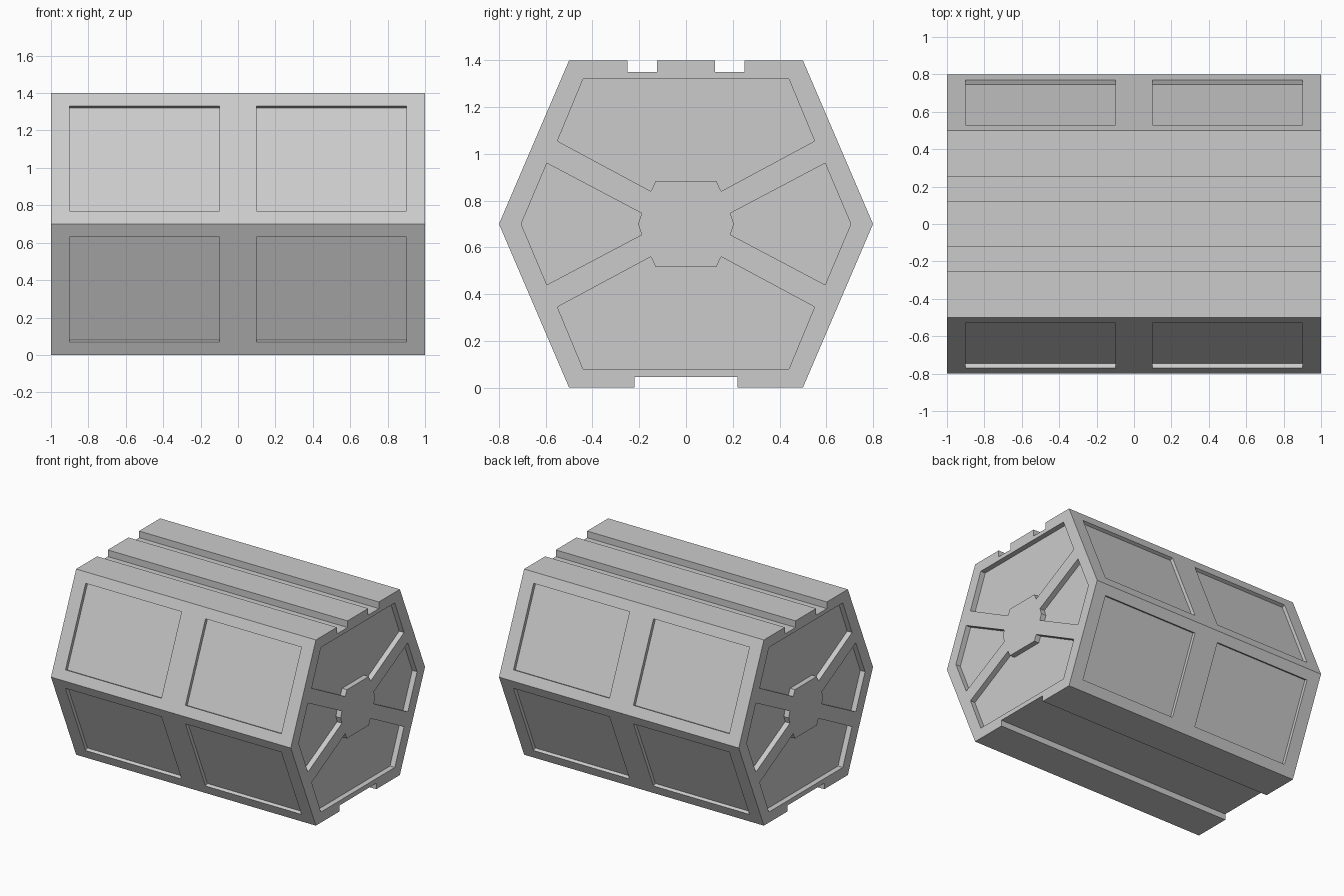
import bpy, bmesh, math
from mathutils import Vector

cube = bpy.data.objects.get("Cube")
if cube:
    bpy.data.objects.remove(cube, do_unlink=True)

MID = 0.7           # height of the side ridges
END_DEPTH = 0.04    # recess in the end caps
SIDE_DEPTH = 0.025  # recess in the sloped walls

grey = bpy.data.materials.new("plain_grey")
grey.use_nodes = True
colour = (0.6, 0.6, 0.6, 1)
grey.diffuse_color = colour
grey.node_tree.nodes["Principled BSDF"].inputs["Base Color"].default_value = colour


def make_object(name, bm):
    bmesh.ops.recalc_face_normals(bm, faces=bm.faces)
    mesh = bpy.data.meshes.new(name)
    bm.to_mesh(mesh)
    bm.free()
    mesh.materials.append(grey)
    obj = bpy.data.objects.new(name, mesh)
    bpy.context.collection.objects.link(obj)
    return obj


def add_prism(bm, points, offset):
    """Extrude a closed outline along an offset vector."""
    face = bm.faces.new([bm.verts.new(p) for p in points])
    grown = bmesh.ops.extrude_face_region(bm, geom=[face], use_keep_orig=True)
    verts = [g for g in grown["geom"] if isinstance(g, bmesh.types.BMVert)]
    bmesh.ops.translate(bm, verts=verts, vec=offset)


def mirrored(half):
    return half + [(-y, z) for y, z in reversed(half)]


# Hexagonal body with two grooves on top and one channel underneath
half = [(0.22, 0.045), (0.22, 0), (0.5, 0), (0.8, MID), (0.5, 1.4),
        (0.25, 1.4), (0.25, 1.35), (0.123, 1.35), (0.123, 1.4)]
bm = bmesh.new()
add_prism(bm, [(-1, y, z) for y, z in mirrored(half)], Vector((2, 0, 0)))
body = make_object("container_body", bm)

# Recess cutters
cut = bmesh.new()

# End cap panels: heights are measured from the ridge line
wide = mirrored([(0.13, 0.184), (0.15, 0.14), (0.55, 0.355), (0.44, 0.62)])
narrow = [(0.205, 0), (0.19, 0.046), (0.595, 0.26),
          (0.705, 0), (0.595, -0.26), (0.19, -0.046)]
for end in (-1, 1):
    for flip in (-1, 1):
        start = end * (1 - END_DEPTH)
        reach = Vector((end * 0.2, 0, 0))
        add_prism(cut, [(start, y, MID + flip * z) for y, z in wide], reach)
        add_prism(cut, [(start, flip * y, MID + z) for y, z in narrow], reach)

# Sloped wall panels: two on each of the four slopes
for side in (-1, 1):
    for up in (-1, 1):
        ridge = Vector((0, side * 0.8, MID))
        slope = Vector((0, -side * 0.3, up * 0.7))
        out = Vector((0, side * 0.7, up * 0.3)).normalized()
        for x in (-0.5, 0.5):
            outline = [ridge + slope * t + Vector((x + dx, 0, 0)) - out * SIDE_DEPTH
                       for dx, t in ((-0.4, 0.1), (0.4, 0.1), (0.4, 0.9), (-0.4, 0.9))]
            add_prism(cut, outline, out * 0.1)

cutter = make_object("recess_cutter", cut)
cutter.hide_render = True

# Cut the recesses and keep the finished mesh
mod = body.modifiers.new("recesses", 'BOOLEAN')
mod.operation = 'DIFFERENCE'
mod.solver = 'EXACT'
mod.use_self = True
mod.object = cutter
bpy.context.view_layer.update()
graph = bpy.context.evaluated_depsgraph_get()
finished = bpy.data.meshes.new_from_object(body.evaluated_get(graph))
body.modifiers.clear()
body.data = finished
bpy.data.objects.remove(cutter, do_unlink=True)
